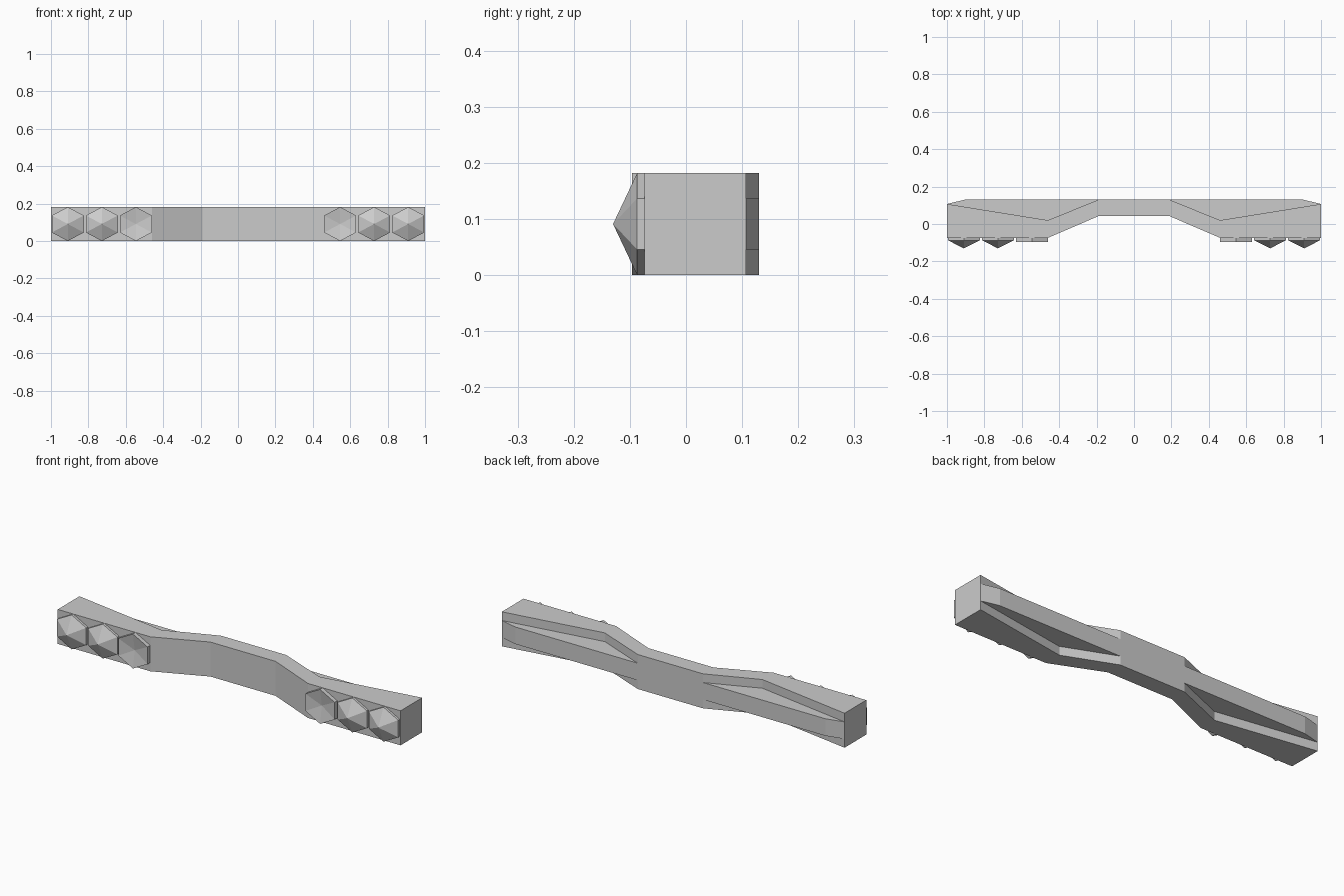
import bpy, bmesh, math

if "Cube" in bpy.data.objects:
    bpy.data.objects.remove(bpy.data.objects["Cube"])

H = 0.182  # bar height


def add_object(name, bm):
    bmesh.ops.recalc_face_normals(bm, faces=bm.faces)
    mesh = bpy.data.meshes.new(name)
    bm.to_mesh(mesh)
    bm.free()
    ob = bpy.data.objects.new(name, mesh)
    bpy.context.collection.objects.link(ob)
    return ob


def extrude_profile(name, points, z0, z1):
    bm = bmesh.new()
    face = bm.faces.new([bm.verts.new((x, y, z0)) for x, y in points])
    ext = bmesh.ops.extrude_face_region(bm, geom=[face])
    for v in ext["geom"]:
        if isinstance(v, bmesh.types.BMVert):
            v.co.z = z1
    return add_object(name, bm)


def hex_stud(name, x, y_rim, y_apex):
    # hexagonal plate whose front fans to a raised or sunken apex
    bm = bmesh.new()
    corners = []
    for i in range(6):
        a = math.radians(60 * i + 30)
        corners.append((x + 0.0985 * math.cos(a), H / 2 + H / 2 * math.sin(a)))
    back = [bm.verts.new((cx, -0.074, cz)) for cx, cz in corners]
    rim = [bm.verts.new((cx, y_rim, cz)) for cx, cz in corners]
    apex = bm.verts.new((x, y_apex, H / 2))
    bm.faces.new(back)
    for i in range(6):
        j = (i + 1) % 6
        bm.faces.new((back[i], back[j], rim[j], rim[i]))
        bm.faces.new((rim[i], rim[j], apex))
    return add_object(name, bm)


# Bowed bar with chamfered back corners
half = [(0.19, 0.042), (0.46, -0.074), (1, -0.074), (1, 0.107), (0.905, 0.13)]
outline = half + [(-x, y) for x, y in reversed(half)]
bar = extrude_profile("bar", outline, 0, H)

# Notches above and below the back rib
notch = [(0.166, 0.14), (0.46, 0.02), (1.1, 0.1231), (1.1, 0.3), (0.166, 0.3)]
for side in (-1, 1):
    for z0, z1 in ((-0.1, 0.046), (0.136, 0.3)):
        cutter = extrude_profile("notch_cutter", [(side * x, y) for x, y in notch], z0, z1)
        mod = bar.modifiers.new("notch", "BOOLEAN")
        mod.operation = "DIFFERENCE"
        mod.solver = "EXACT"
        mod.object = cutter
        cutter.hide_render = True
        cutter.hide_set(True)

# Two pointed studs and one dished stud on each arm
for side in (-1, 1):
    hex_stud("pointed_stud", side * 0.91, -0.087, -0.13)
    hex_stud("pointed_stud", side * 0.728, -0.087, -0.13)
    hex_stud("dished_stud", side * 0.546, -0.096, -0.081)
